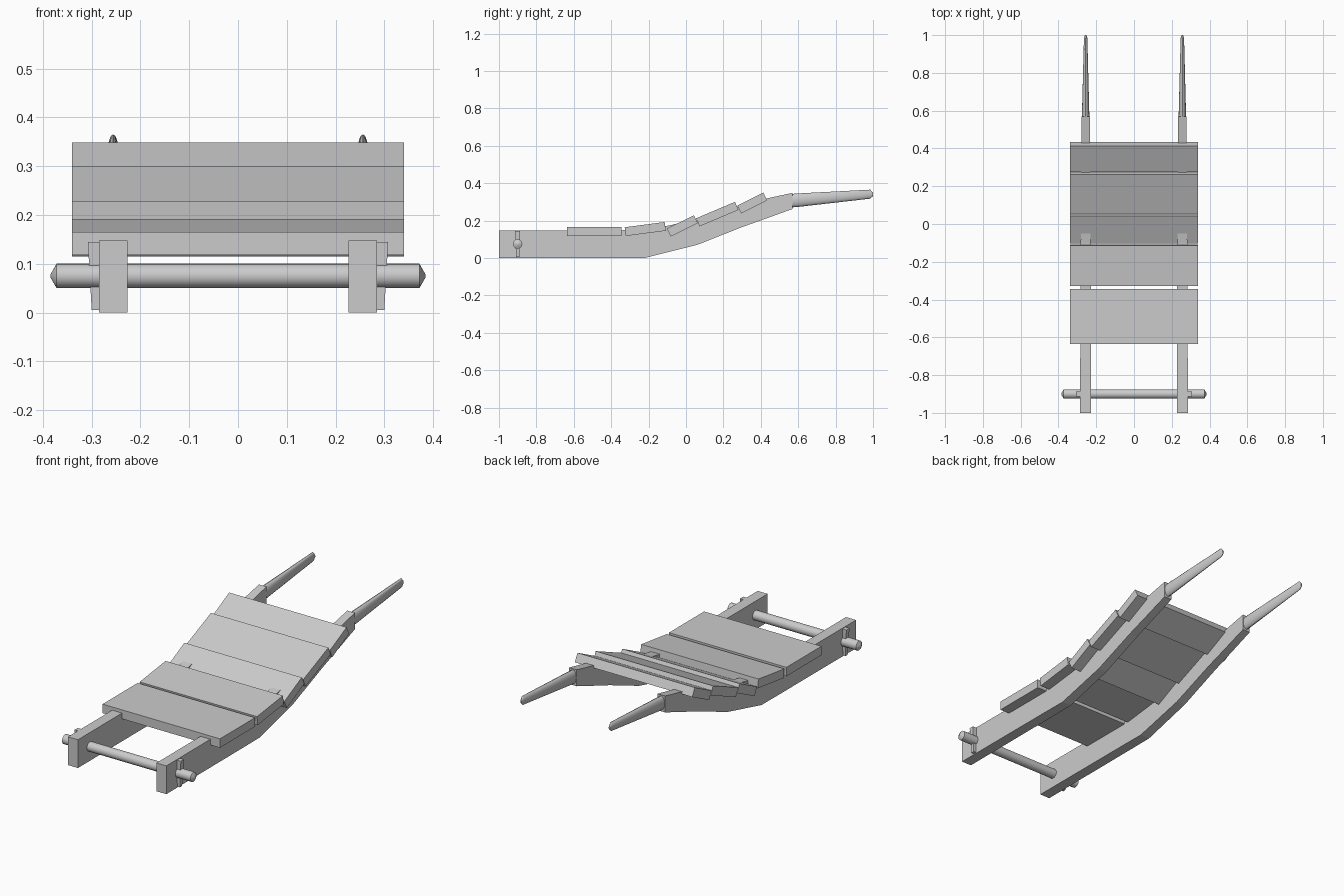
import bpy, bmesh, math
from mathutils import Vector

default_cube = bpy.data.objects.get("Cube")
if default_cube:
    bpy.data.objects.remove(default_cube, do_unlink=True)

wood = bpy.data.materials.new("pale_grey")
wood.use_nodes = True
GREY = (0.6, 0.6, 0.6, 1)
wood.diffuse_color = GREY
wood.node_tree.nodes["Principled BSDF"].inputs["Base Color"].default_value = GREY


def loft(name, rings, smooth=False):
    """Skin a closed solid through a list of equally sized point rings."""
    bm = bmesh.new()
    loops = [[bm.verts.new(p) for p in ring] for ring in rings]
    for a, b in zip(loops, loops[1:]):
        for i in range(len(a)):
            j = (i + 1) % len(a)
            bm.faces.new((a[i], a[j], b[j], b[i]))
    bm.faces.new(loops[0])
    bm.faces.new(loops[-1])
    bmesh.ops.recalc_face_normals(bm, faces=bm.faces)
    mesh = bpy.data.meshes.new(name)
    bm.to_mesh(mesh)
    bm.free()
    mesh.materials.append(wood)
    obj = bpy.data.objects.new(name, mesh)
    bpy.context.collection.objects.link(obj)
    if smooth:
        bpy.ops.object.select_all(action="DESELECT")
        obj.select_set(True)
        bpy.context.view_layer.objects.active = obj
        bpy.ops.object.shade_smooth_by_angle(angle=math.radians(35))
    return obj


def rect(x, w, y, z0, z1):
    return [(x - w, y, z0), (x + w, y, z0), (x + w, y, z1), (x - w, y, z1)]


def ellipse(centre, u, v, n=16):
    c, u, v = Vector(centre), Vector(u), Vector(v)
    angles = [math.tau * i / n for i in range(n)]
    return [c + u * math.cos(a) + v * math.sin(a) for a in angles]


# Side rail stations: y, bottom, top, half width
RAIL = [(-1, 0, 0.148, 0.029), (-0.34, 0, 0.148, 0.028),
        (-0.22, 0, 0.157, 0.027), (-0.1, 0.03, 0.172, 0.026),
        (0.06, 0.07, 0.205, 0.025), (0.3, 0.165, 0.282, 0.024),
        (0.44, 0.215, 0.32, 0.023), (0.57, 0.262, 0.348, 0.022)]
# Handle stations: y, centre height, half width, half height
HANDLE = [(0.55, 0.305, 0.02, 0.036), (0.6, 0.309, 0.019, 0.036),
          (0.985, 0.341, 0.009, 0.024), (1.0, 0.339, 0.004, 0.008)]
AXLE_Y, AXLE_Z = -0.9, 0.075

for side, sign in (("left", 1), ("right", -1)):
    x = 0.256 * sign
    loft(side + "_rail", [rect(x, w, y, b, t) for y, b, t, w in RAIL])
    loft(side + "_handle",
         [ellipse((x, y, z), (w, 0, 0), (0, 0, h)) for y, z, w, h in HANDLE], True)
    # Tapered locking peg through the axle, just outside the rail
    peg = []
    for z, outer, half in ((0.005, 0.3, 0.009), (0.145, 0.308, 0.013)):
        peg.append([(sign * px, AXLE_Y + py, z) for px, py in
                    ((0.283, -half), (outer, -half), (outer, half), (0.283, half))])
    loft(side + "_locking_peg", peg)

# Cross axle with pointed ends
loft("axle", [ellipse((x, AXLE_Y, AXLE_Z), (0, r, 0), (0, 0, r))
              for x, r in ((-0.384, 0.004), (-0.372, 0.025),
                           (0.372, 0.025), (0.384, 0.004))], True)

# Deck planks: top edge start (y, z) and top edge end (y, z)
PLANKS = [((-0.635, 0.165), (-0.345, 0.165)), ((-0.328, 0.164), (-0.114, 0.192)),
          ((-0.102, 0.157), (0.042, 0.228)), ((0.054, 0.212), (0.262, 0.3)),
          ((0.274, 0.28), (0.413, 0.349))]
for i, (start, end) in enumerate(PLANKS, 1):
    a, b = Vector((0, *start)), Vector((0, *end))
    along = (b - a).normalized()
    down = Vector((0, along.z, -along.y)) * 0.047
    outline = [a, b, b + down, a + down]
    loft(f"deck_plank_{i}", [[p + Vector((x, 0, 0)) for p in outline]
                             for x in (-0.34, 0.34)])
